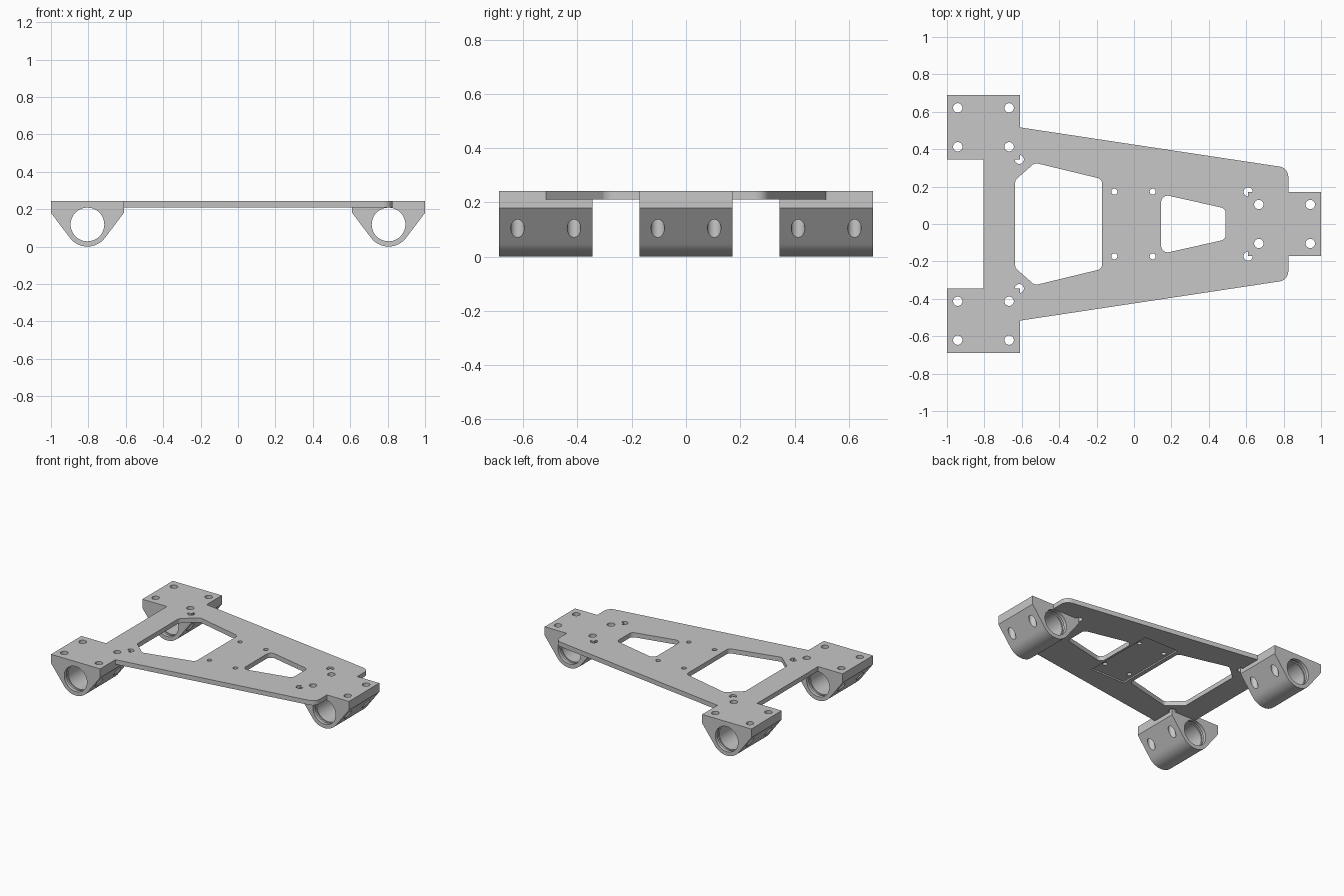
import bpy, bmesh, math
from mathutils import Vector

cube = bpy.data.objects.get("Cube")
if cube:
    bpy.data.objects.remove(cube, do_unlink=True)

GRAY = (0.57, 0.57, 0.57, 1)
metal = bpy.data.materials.new("plain gray metal")
metal.use_nodes = True
metal.diffuse_color = GRAY
metal.node_tree.nodes["Principled BSDF"].inputs["Base Color"].default_value = GRAY

TOP, UNDER = 0.243, 0.21


def rounded(corners):
    """Outline from (x, y, radius) corners, in order."""
    out = []
    n = len(corners)
    for i, (x, y, r) in enumerate(corners):
        p = Vector((x, y))
        if r == 0:
            out.append(p)
            continue
        a = (Vector(corners[i - 1][:2]) - p).normalized()
        b = (Vector(corners[(i + 1) % n][:2]) - p).normalized()
        half = a.angle(b) / 2
        center = p + (a + b).normalized() * (r / math.sin(half))
        start = p + a * (r / math.tan(half)) - center
        end = p + b * (r / math.tan(half)) - center
        for k in range(9):
            out.append(center + start.lerp(end, k / 8).normalized() * r)
    return out


def mirrored(half):
    """Close a half outline by mirroring it across y = 0."""
    return half + [(x, -y, r) for x, y, r in reversed(half)]


def prism(name, outline, low, high, along_y=False):
    bm = bmesh.new()
    place = (lambda u, v, w: (u, w, v)) if along_y else (lambda u, v, w: (u, v, w))
    face = bm.faces.new([bm.verts.new(place(u, v, low)) for u, v in outline])
    made = bmesh.ops.extrude_face_region(bm, geom=[face])["geom"]
    bmesh.ops.translate(bm, vec=place(0, 0, high - low),
                        verts=[g for g in made if isinstance(g, bmesh.types.BMVert)])
    bmesh.ops.recalc_face_normals(bm, faces=bm.faces)
    mesh = bpy.data.meshes.new(name)
    bm.to_mesh(mesh)
    bm.free()
    mesh.materials.append(metal)
    obj = bpy.data.objects.new(name, mesh)
    bpy.context.collection.objects.link(obj)
    return obj


def circle(x, y, r, sides=32):
    return [(x + r * math.cos(math.tau * k / sides), y + r * math.sin(math.tau * k / sides))
            for k in range(sides)]


def finish(obj, cutters):
    """Cut the part, then shade its curved walls smooth."""
    for cutter in cutters:
        cutter.hide_render = True
        mod = obj.modifiers.new("cut", 'BOOLEAN')
        mod.operation, mod.solver, mod.object = 'DIFFERENCE', 'EXACT', cutter
    graph = bpy.context.evaluated_depsgraph_get()
    graph.update()
    mesh = bpy.data.meshes.new_from_object(obj.evaluated_get(graph))
    obj.modifiers.clear()
    obj.data = mesh
    for cutter in cutters:
        bpy.data.objects.remove(cutter, do_unlink=True)
    bpy.ops.object.select_all(action='DESELECT')
    obj.select_set(True)
    bpy.context.view_layer.objects.active = obj
    bpy.ops.object.shade_smooth_by_angle(angle=math.radians(30))


def hole(x, y, r):
    return prism("hole_cutter", circle(x, y, r), -0.1, 0.4)


# Tapered base plate, notched where the bearing blocks sit
plate = prism("base_plate", rounded(mirrored([
    (-0.805, 0.345, 0), (-0.613, 0.345, 0), (-0.613, 0.517, 0),
    (0.825, 0.3, 0.055), (0.825, 0.172, 0), (0.612, 0.172, 0)])), UNDER, TOP)

# Two weight-saving windows
large_window = mirrored([(-0.635, 0.235, 0.03), (-0.53, 0.327, 0.03), (-0.17, 0.24, 0.03)])
small_window = mirrored([(0.145, 0.16, 0.035), (0.49, 0.083, 0.03)])
cuts = [prism("window_cutter", rounded(w), 0.1, 0.4) for w in (large_window, small_window)]

# Shallow pocket on the underside, screw holes and corner relief holes
pocket = mirrored([(-0.14, 0.27, 0), (0.13, 0.27, 0)])
cuts.append(prism("pocket_cutter", rounded(pocket), 0.1, UNDER + 0.01))
for side in (1, -1):
    cuts += [hole(x, side * 0.173, 0.016) for x in (-0.105, 0.1)]
    cuts += [hole(-0.613, side * 0.345, 0.024), hole(0.61, side * 0.172, 0.024)]
finish(plate, cuts)


# Bearing block: rounded bottom, sloping flanks, bore along y
def bearing_block(name, cx, cy):
    half_x, half_y, shoulder, r = 0.195, 0.172, 0.18, 0.118
    to_shoulder = Vector((half_x, shoulder - r))
    tangent = math.atan2(to_shoulder.y, to_shoulder.x) - math.acos(r / to_shoulder.length)
    sweep = math.pi + 2 * tangent
    outline = [(cx + half_x, TOP), (cx + half_x, shoulder)]
    for k in range(25):
        a = tangent - sweep * k / 24
        outline.append((cx + r * math.cos(a), r + r * math.sin(a)))
    outline += [(cx - half_x, shoulder), (cx - half_x, TOP)]
    low, high = cy - half_y, cy + half_y
    block = prism(name, outline, low, high, True)

    # Main bore with a retaining groove near each end
    cutters = [prism("bore_cutter", circle(cx, r, 0.09, 48), low - 0.1, high + 0.1, True)]
    for start in (low + 0.025, high - 0.045):
        cutters.append(prism("groove_cutter", circle(cx, r, 0.098, 48), start, start + 0.02, True))

    # Vertical bolt holes that exit through the sloping flanks
    for sx in (1, -1):
        for sy in (1, -1):
            cutters.append(hole(cx + sx * 0.1375, cy + sy * 0.104, 0.025))
    finish(block, cutters)


bearing_block("left_bearing_block", 0.805, 0)
bearing_block("right_rear_bearing_block", -0.805, 0.517)
bearing_block("right_front_bearing_block", -0.805, -0.517)
